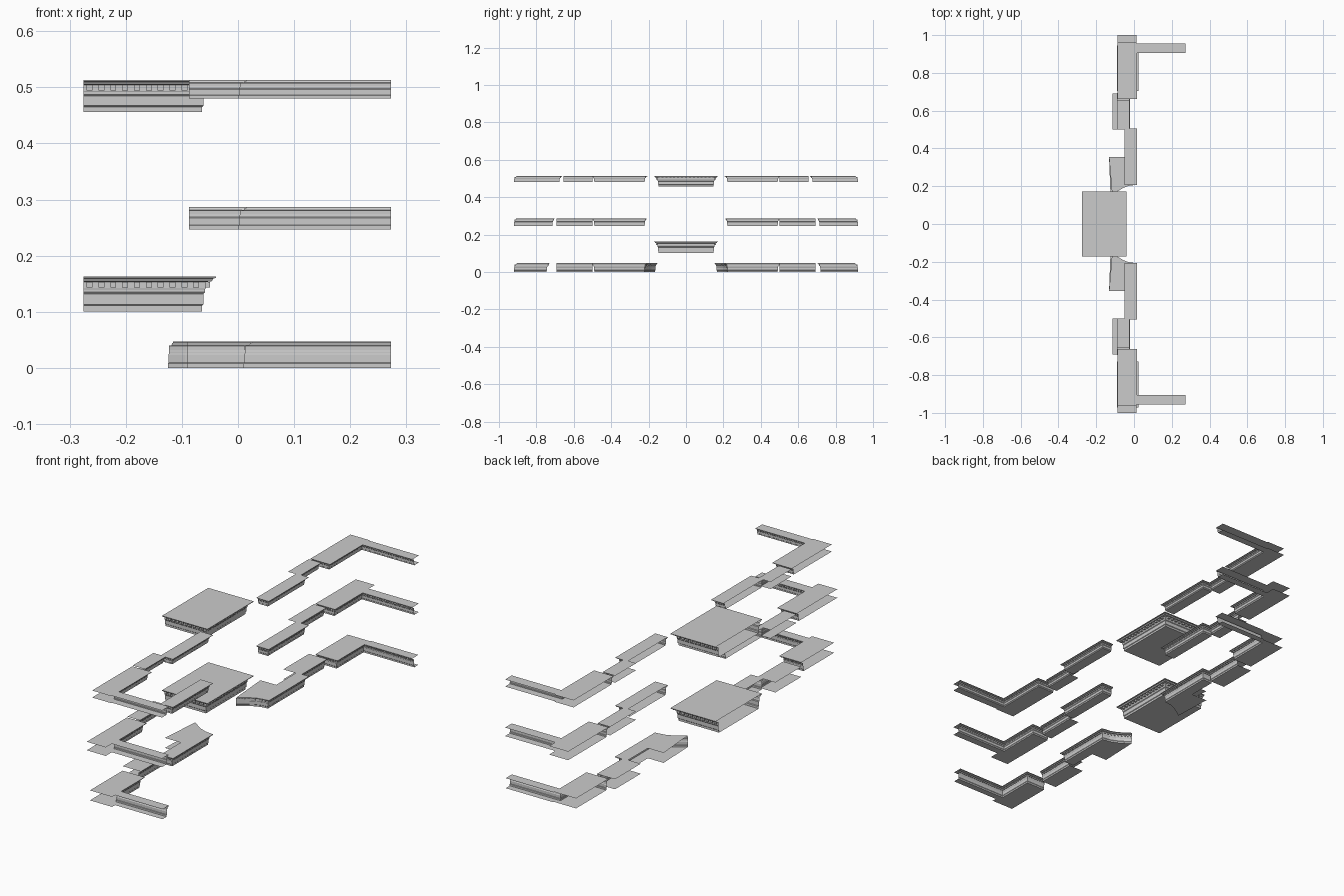
import bpy, bmesh
from mathutils import Vector

if "Cube" in bpy.data.objects:
    bpy.data.objects.remove(bpy.data.objects["Cube"])

# Cornice moulding: (outward fraction of overhang, fraction of height)
PROFILE = [(0, 0), (0, .16), (.10, .2), (.10, .5), (.2, .55), (.2, .62), (.24, .66),
           (.24, .84), (.68, .86), (.8, .94), (1, .96), (1, 1)]


def mitres(path):
    """Outward mitre vector at each path point (outward = right of travel)."""
    n = []
    for a, b in zip(path, path[1:]):
        d = (b - a).normalized()
        n.append(Vector((d.y, -d.x)))
    out = [n[0]]
    for a, b in zip(n, n[1:]):
        out.append((a + b) / (1 + a.dot(b)))
    return out + [n[-1]], n


def cornice(name, path, back, z0, z1, over, pitch, side=1):
    """Sweep the moulding along a path, cover it above and below, add dentils."""
    path = [Vector(p) for p in path]
    mit, normals = mitres(path)
    h = z1 - z0
    bm = bmesh.new()

    def vert(p, z):
        return bm.verts.new((p[0], p[1] * side, z))

    def face(vs):
        bm.faces.new(vs if side > 0 else vs[::-1])

    # moulded front
    grid = [[vert(p + m * o * over, z0 + f * h) for o, f in PROFILE]
            for p, m in zip(path, mit)]
    for a, b in zip(grid, grid[1:]):
        for j in range(len(PROFILE) - 1):
            face([a[j], b[j], b[j + 1], a[j + 1]])
    # top cover and soffit
    face([g[-1] for g in grid] + [vert(p, z1) for p in back])
    face(([g[0] for g in grid] + [vert(p, z0) for p in back])[::-1])
    # dentils
    for a, b, n in zip(path, path[1:], normals):
        d = b - a
        length = d.length
        count = int(length / pitch)
        if count < 1:
            continue
        d.normalize()
        for k in range(count):
            c = a + d * (length * (k + .5) / count)
            w = d * pitch * .25
            i, o = n * over * .24, n * over * .55
            ring = [c - w + i, c - w + o, c + w + o, c + w + i]
            lo = [vert(p, z0 + h * .68) for p in ring]
            hi = [vert(p, z0 + h * .84) for p in ring]
            face(lo[::-1])
            for q in range(3):
                face([lo[q], lo[q + 1], hi[q + 1], hi[q]])
    mesh = bpy.data.meshes.new(name)
    bm.to_mesh(mesh)
    bm.free()
    bpy.context.collection.objects.link(bpy.data.objects.new(name, mesh))


# Central porch cornices
porch = [(-.275, -.147), (-.064, -.147), (-.064, .147), (-.275, .147)]
cornice("lower_porch_cornice", porch, [], .101, .163, .025, .021)
cornice("upper_porch_cornice", porch, [], .456, .513, .025, .021)

for side, tag in ((1, "left"), (-1, "right")):
    # Ground level: curved inner end, dentilled middle, outer bay with wing
    z = (.002 - .002, .047)
    cornice("ground_inner_cornice_" + tag,
            [(-.125, .165), (-.095, .187), (-.065, .205), (-.035, .217), (0, .222),
             (0, .49), (-.05, .49)],
            [(-.05, .355), (-.132, .355)], *z, .016, .012, side)
    cornice("ground_middle_cornice_" + tag, [(-.037, .5), (-.037, .692)],
            [(-.115, .692), (-.115, .5)], *z, .016, .012, side)
    start, end = (.72, .945) if side > 0 else (.745, .972)
    cornice("ground_outer_cornice_" + tag,
            [(-.09, start), (.009, start), (.009, .92), (.273, .92)],
            [(.273, .95), (.025, .95), (.025, end), (-.09, end)],
            *z, .016, .012, side)

    # Middle and top levels: inner, recessed middle and outer bay with wing
    for level, z0, z1, y0, end in (("first_floor", .247, .287, .715, 1.0),
                                   ("roof", .48, .513, .677, .96)):
        cornice(f"{level}_inner_cornice_{tag}",
                [(-.05, .222), (0, .222), (0, .49), (-.05, .49)], [],
                z0, z1, .015, .012, side)
        cornice(f"{level}_middle_cornice_{tag}", [(-.04, .5), (-.04, y0 - .022)],
                [(-.09, y0 - .022), (-.09, .5)], z0, z1, .015, .012, side)
        cornice(f"{level}_outer_cornice_{tag}",
                [(-.087, y0), (0, y0), (0, .92), (.273, .92)],
                [(.273, .955), (.012, .955), (.012, end), (-.087, end)],
                z0, z1, .015, .012, side)
